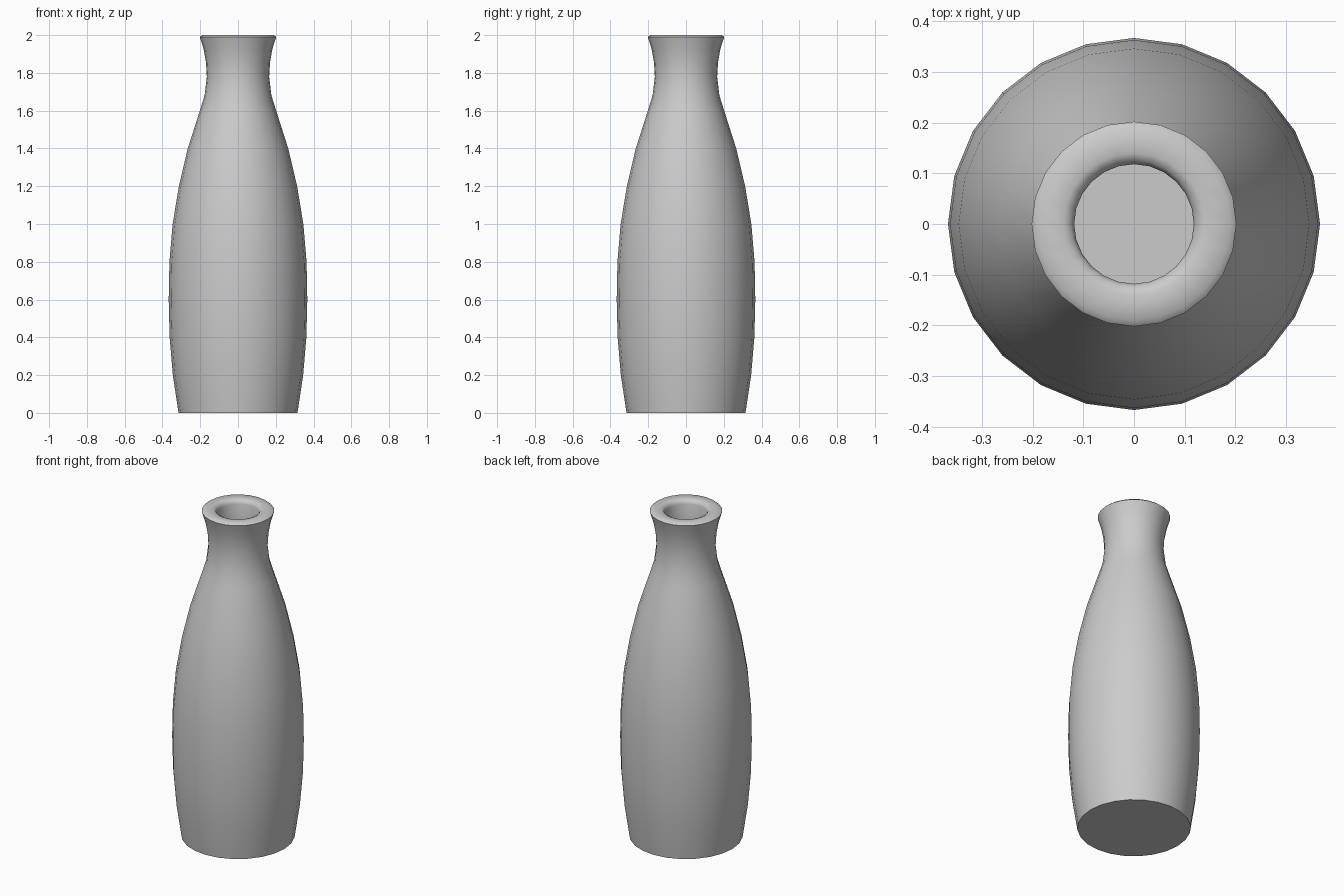
import bpy, bmesh, math

cube = bpy.data.objects.get("Cube")
if cube:
    bpy.data.objects.remove(cube, do_unlink=True)

SIDES = 24

# Grey ceramic
grey = bpy.data.materials.new("grey ceramic")
grey.use_nodes = True
grey.diffuse_color = (0.6, 0.6, 0.6, 1)
grey.node_tree.nodes["Principled BSDF"].inputs["Base Color"].default_value = (0.6, 0.6, 0.6, 1)

# Profile (radius, height): outer wall upward, over the lip, down the inner wall
outer = [(0.315, 0), (0.345, 0.2), (0.362, 0.4), (0.367, 0.6), (0.363, 0.8),
         (0.346, 1.0), (0.313, 1.2), (0.266, 1.4), (0.202, 1.6), (0.177, 1.68),
         (0.165, 1.78), (0.17, 1.86), (0.183, 1.93), (0.202, 1.99)]
lip = [(0.19, 2.0), (0.14, 2.0), (0.125, 1.993), (0.118, 1.975)]
inner = [(0.118, 1.68), (0.15, 1.6), (0.216, 1.4), (0.296, 1.0),
         (0.317, 0.6), (0.295, 0.2), (0.27, 0.05)]

# Lathe the profile into rings, closing the base and the inner floor
bm = bmesh.new()
rings = []
for r, z in outer + lip + inner:
    angles = [math.tau * i / SIDES for i in range(SIDES)]
    rings.append([bm.verts.new((r * math.cos(a), r * math.sin(a), z)) for a in angles])
for low, high in zip(rings, rings[1:]):
    for i in range(SIDES):
        j = (i + 1) % SIDES
        bm.faces.new((low[i], low[j], high[j], high[i]))
bm.faces.new(rings[0][::-1])
bm.faces.new(rings[-1])
bmesh.ops.recalc_face_normals(bm, faces=bm.faces)

mesh = bpy.data.meshes.new("vase")
bm.to_mesh(mesh)
bm.free()
mesh.materials.append(grey)
vase = bpy.data.objects.new("vase", mesh)
bpy.context.collection.objects.link(vase)

# Smooth walls, crisp base and outer lip edge
bpy.ops.object.select_all(action="DESELECT")
vase.select_set(True)
bpy.context.view_layer.objects.active = vase
bpy.ops.object.shade_smooth_by_angle(angle=math.radians(50))
